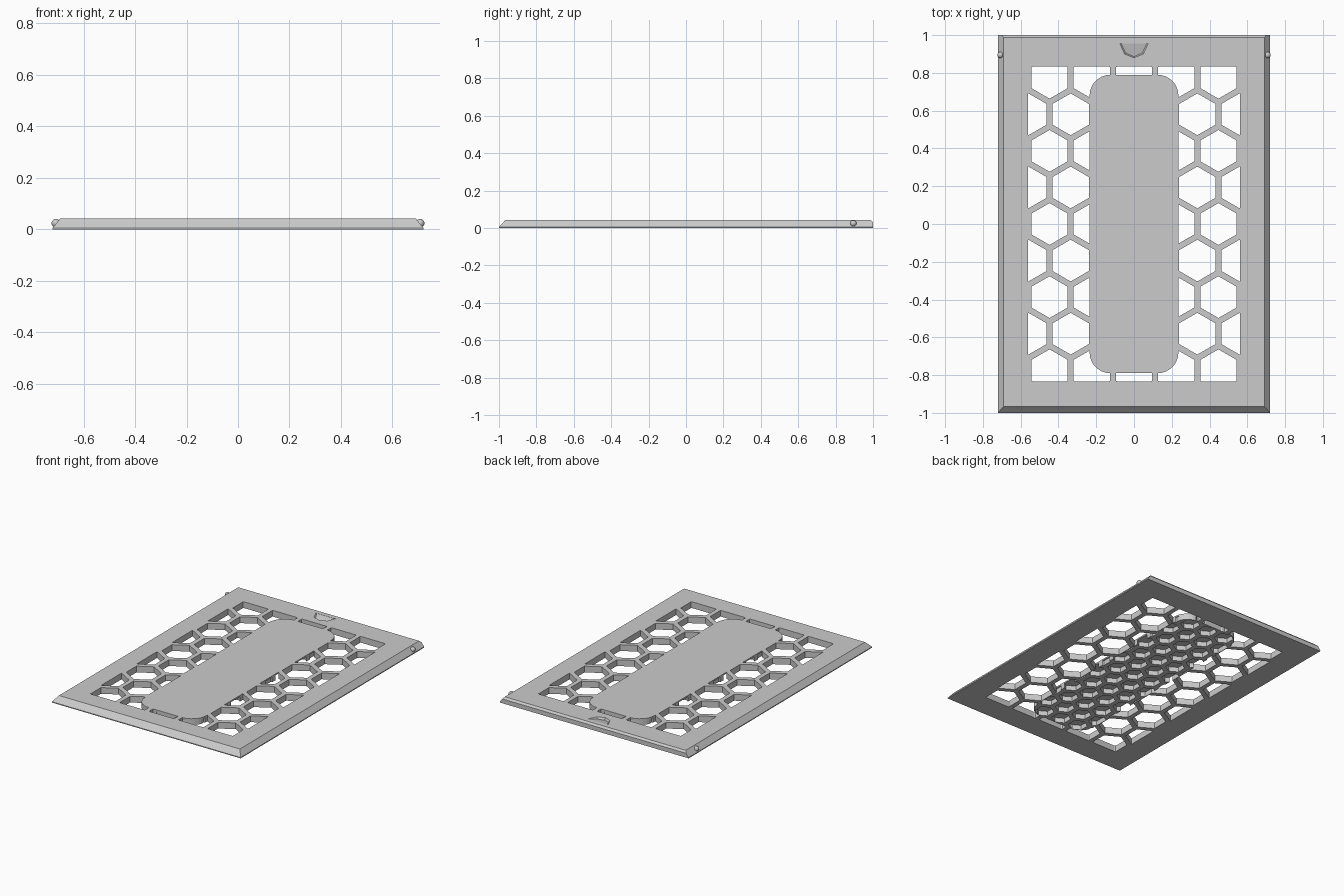
import bpy, bmesh, math

cube = bpy.data.objects.get("Cube")
if cube:
    bpy.data.objects.remove(cube, do_unlink=True)

H = 0.043            # panel thickness
PITCH, WALL = 0.2235, 0.032
CLIP_X, CLIP_Y = 0.56, 0.833

grey = bpy.data.materials.new("plain_grey")
grey.use_nodes = True
COLOUR = (0.6, 0.6, 0.6, 1)
grey.diffuse_color = COLOUR
grey.node_tree.nodes["Principled BSDF"].inputs["Base Color"].default_value = COLOUR


def finish(name, bm, helper=False):
    bmesh.ops.recalc_face_normals(bm, faces=bm.faces)
    mesh = bpy.data.meshes.new(name)
    bm.to_mesh(mesh)
    bm.free()
    mesh.materials.append(grey)
    ob = bpy.data.objects.new(name, mesh)
    bpy.context.collection.objects.link(ob)
    if helper:
        ob.hide_render = True
        ob.hide_set(True)
    return ob


def loft(bm, rings):
    """Closed solid through matching rings of points."""
    rows = [[bm.verts.new(p) for p in ring] for ring in rings]
    for a, b in zip(rows, rows[1:]):
        for i in range(len(a)):
            j = (i + 1) % len(a)
            bm.faces.new((a[i], a[j], b[j], b[i]))
    bm.faces.new(rows[0][::-1])
    bm.faces.new(rows[-1])


def prism(bm, outline, z0, z1):
    loft(bm, [[(x, y, z) for x, y in outline] for z in (z0, z1)])


def hexagon(cx, cy, r, lx, ly):
    """Pointed hexagon, trimmed to the rectangle lx, ly."""
    pts = [(cx + r * math.sin(k * math.pi / 3), cy + r * math.cos(k * math.pi / 3)) for k in range(6)]
    for axis, sign, lim in ((0, 1, lx), (0, -1, lx), (1, 1, ly), (1, -1, ly)):
        out = []
        for p, q in zip(pts, pts[1:] + pts[:1]):
            dp, dq = lim - sign * p[axis], lim - sign * q[axis]
            if dp >= 0:
                out.append(p)
            if dp * dq < 0:
                t = dp / (dp - dq)
                out.append(tuple(a + (b - a) * t for a, b in zip(p, q)))
        pts = out
    return pts


def honeycomb(name, pitch, wall, lx, ly, z0, z1):
    bm = bmesh.new()
    r = (pitch - wall) / math.sqrt(3)
    step = pitch * math.sqrt(3) / 2
    rows, cols = int(ly / step) + 1, int(lx / pitch) + 2
    for j in range(-rows, rows + 1):
        for i in range(-cols, cols + 1):
            pts = hexagon((i + (j % 2) / 2) * pitch, j * step, r, lx, ly)
            if len(pts) > 2:
                prism(bm, pts, z0, z1)
    return finish(name, bm, helper=True)


def cut(ob, cutter):
    mod = ob.modifiers.new("cut_" + cutter.name, "BOOLEAN")
    mod.operation = "DIFFERENCE"
    mod.solver = "EXACT"
    mod.object = cutter


# Pad outline: rounded rectangle
PX, PY, PR = 0.235, 0.79, 0.11
pad_outline = []
for q, (sx, sy) in enumerate(((1, 1), (-1, 1), (-1, -1), (1, -1))):
    for k in range(9):
        a = (q + k / 8) * math.pi / 2
        pad_outline.append((sx * (PX - PR) + PR * math.cos(a), sy * (PY - PR) + PR * math.sin(a)))

# Frame with sloped front and sides, upright back
bm = bmesh.new()
profile = ((0.72, -1, 1, 0), (0.72, -1, 1, 0.006), (0.7005, -0.977, 1, 0.03), (0.69, -0.965, 0.988, H))
loft(bm, [[(-x, f, z), (x, f, z), (x, b, z), (-x, b, z)] for x, f, b, z in profile])
frame = finish("vent_frame", bm)
cut(frame, honeycomb("vent_cutter", PITCH, WALL, CLIP_X, CLIP_Y, -0.05, 0.1))

bm = bmesh.new()
prism(bm, pad_outline, -0.06, 0.11)
cut(frame, finish("pad_cutter", bm, helper=True))

# Finger notch: ramp deepening toward the front
bm = bmesh.new()
notch = ((-0.075, 0.955), (-0.05, 0.9), (0, 0.88), (0.05, 0.9), (0.075, 0.955))
floor = [(x * 0.9, y + 0.006 * (y < 0.95), H - 0.001 - (0.955 - y) * 0.2) for x, y in notch]
loft(bm, [floor, [(x, y, H) for x, y in notch], [(x, y, H + 0.03) for x, y in notch]])
cut(frame, finish("notch_cutter", bm, helper=True))

# Solid-topped pad with honeycomb recesses underneath
bm = bmesh.new()
prism(bm, pad_outline, 0, H)
pad = finish("centre_pad", bm)
cut(pad, honeycomb("recess_cutter", 0.14, 0.032, PX + 0.02, PY + 0.02, -0.05, 0.033))

# Catch knobs on the sides
for side, sx in (("left", 1), ("right", -1)):
    bm = bmesh.new()
    bmesh.ops.create_uvsphere(bm, u_segments=20, v_segments=12, radius=0.017)
    bmesh.ops.translate(bm, verts=bm.verts, vec=(sx * 0.707, 0.895, 0.024))
    for f in bm.faces:
        f.smooth = True
    finish(side + "_knob", bm)
